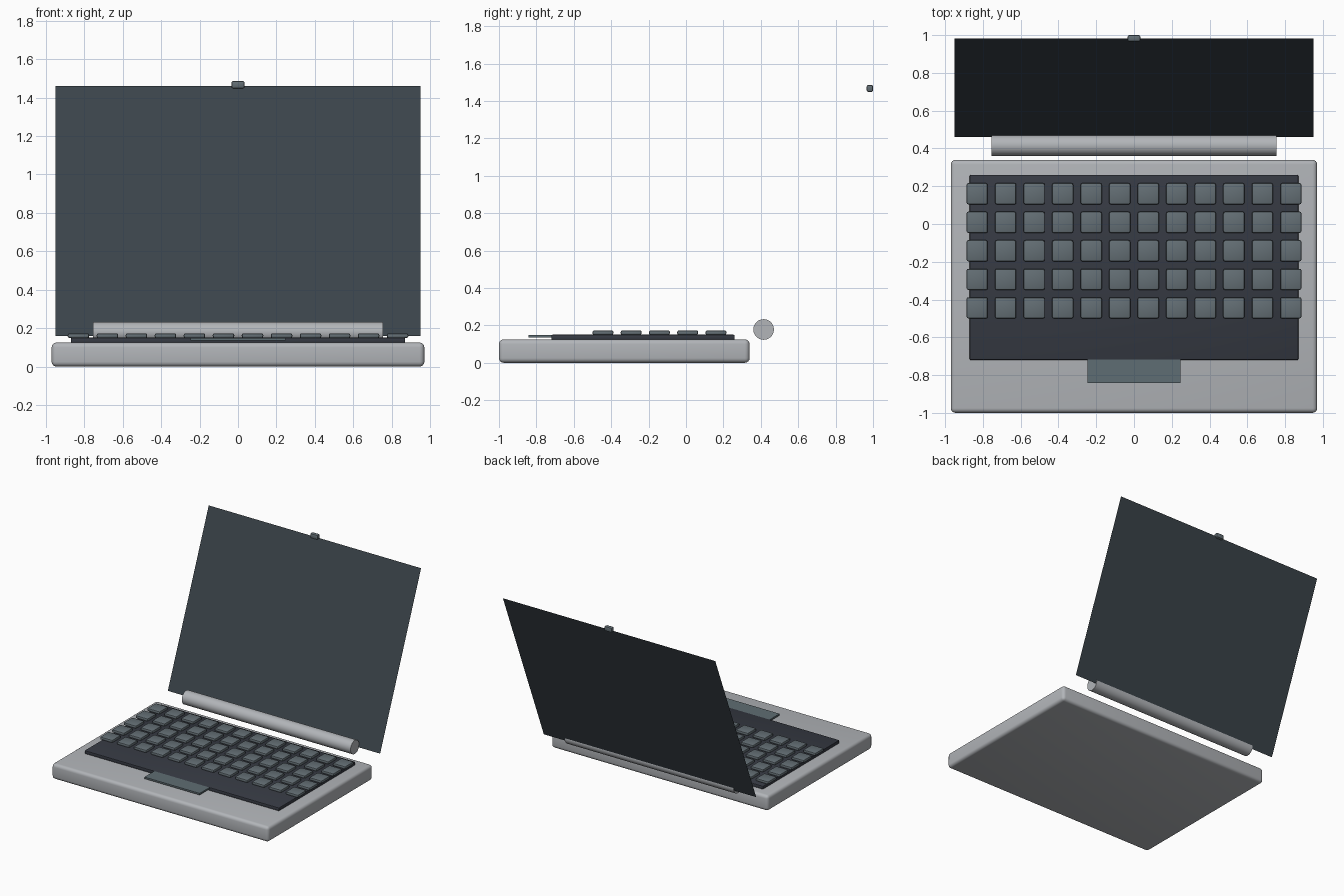
import bpy
import math

cube = bpy.data.objects.get("Cube")
if cube:
    bpy.data.objects.remove(cube, do_unlink=True)


def material(name, hex_code):
    """Flat material from an sRGB hex code, stored as linear values."""
    channels = [int(hex_code[i:i + 2], 16) / 255 for i in (0, 2, 4)]
    colour = [((c + 0.055) / 1.055) ** 2.4 for c in channels] + [1]
    mat = bpy.data.materials.new(name)
    mat.use_nodes = True
    mat.diffuse_color = colour
    shader = next(n for n in mat.node_tree.nodes if n.type == 'BSDF_PRINCIPLED')
    shader.inputs["Base Color"].default_value = colour
    return mat


silver = material("silver casing", "b2b5b9")
charcoal = material("charcoal deck", "363a43")
key_grey = material("key grey", "646f75")
pad_grey = material("touchpad grey", "5f6d73")
glass = material("dark screen", "3a434a")


def finish(obj, name, mat, bevel=0, segments=3):
    """Name, colour, bevel and smooth a part."""
    obj.name = name
    obj.data.materials.append(mat)
    if bevel:
        mod = obj.modifiers.new("Bevel", 'BEVEL')
        mod.width = bevel
        mod.segments = segments
        bpy.ops.object.modifier_apply(modifier=mod.name)
        bpy.ops.object.shade_smooth_by_angle(angle=math.radians(35))
    return obj


def box(name, x, y, z, mat, bevel=0, segments=3):
    """Box from its low and high limits on each axis."""
    spans = (x, y, z)
    bpy.ops.mesh.primitive_cube_add(size=1, location=[(a + b) / 2 for a, b in spans])
    obj = bpy.context.object
    obj.scale = [b - a for a, b in spans]
    bpy.ops.object.transform_apply(location=False, rotation=False, scale=True)
    return finish(obj, name, mat, bevel, segments)


# Casing, keyboard deck and touchpad
box("base", (-0.97, 0.97), (-1, 0.34), (0, 0.125), silver, 0.025, 4)
box("keyboard_deck", (-0.87, 0.87), (-0.72, 0.26), (0.122, 0.15), charcoal, 0.006, 2)
box("touchpad", (-0.247, 0.247), (-0.843, -0.6), (0.135, 0.1485), pad_grey)

# Key grid
PITCH, HALF = 0.151, 0.056
for row in range(5):
    for column in range(12):
        x = (column - 5.5) * PITCH
        y = 0.16 - row * PITCH
        box(f"key_{row + 1}_{column + 1}", (x - HALF, x + HALF),
            (y - HALF, y + HALF), (0.149, 0.173), key_grey, 0.009, 2)

# Hinge barrel
bpy.ops.mesh.primitive_cylinder_add(vertices=48, radius=0.055, depth=1.51,
                                    location=(0, 0.415, 0.178),
                                    rotation=(0, math.pi / 2, 0))
finish(bpy.context.object, "hinge", silver)
bpy.ops.object.shade_smooth_by_angle(angle=math.radians(35))

# Paper-thin screen leaning back
low, high = (0.46, 0.16), (0.983, 1.46)
rise, run = high[1] - low[1], high[0] - low[0]
bpy.ops.mesh.primitive_plane_add(size=1, location=(0, (low[0] + high[0]) / 2,
                                                   (low[1] + high[1]) / 2),
                                 rotation=(math.atan2(rise, run), 0, 0))
screen = bpy.context.object
screen.scale = (1.9, math.hypot(rise, run), 1)
finish(screen, "screen", glass)

# Camera on the top edge
box("webcam", (-0.034, 0.034), (0.966, 1.0), (1.448, 1.486), key_grey, 0.009, 2)
